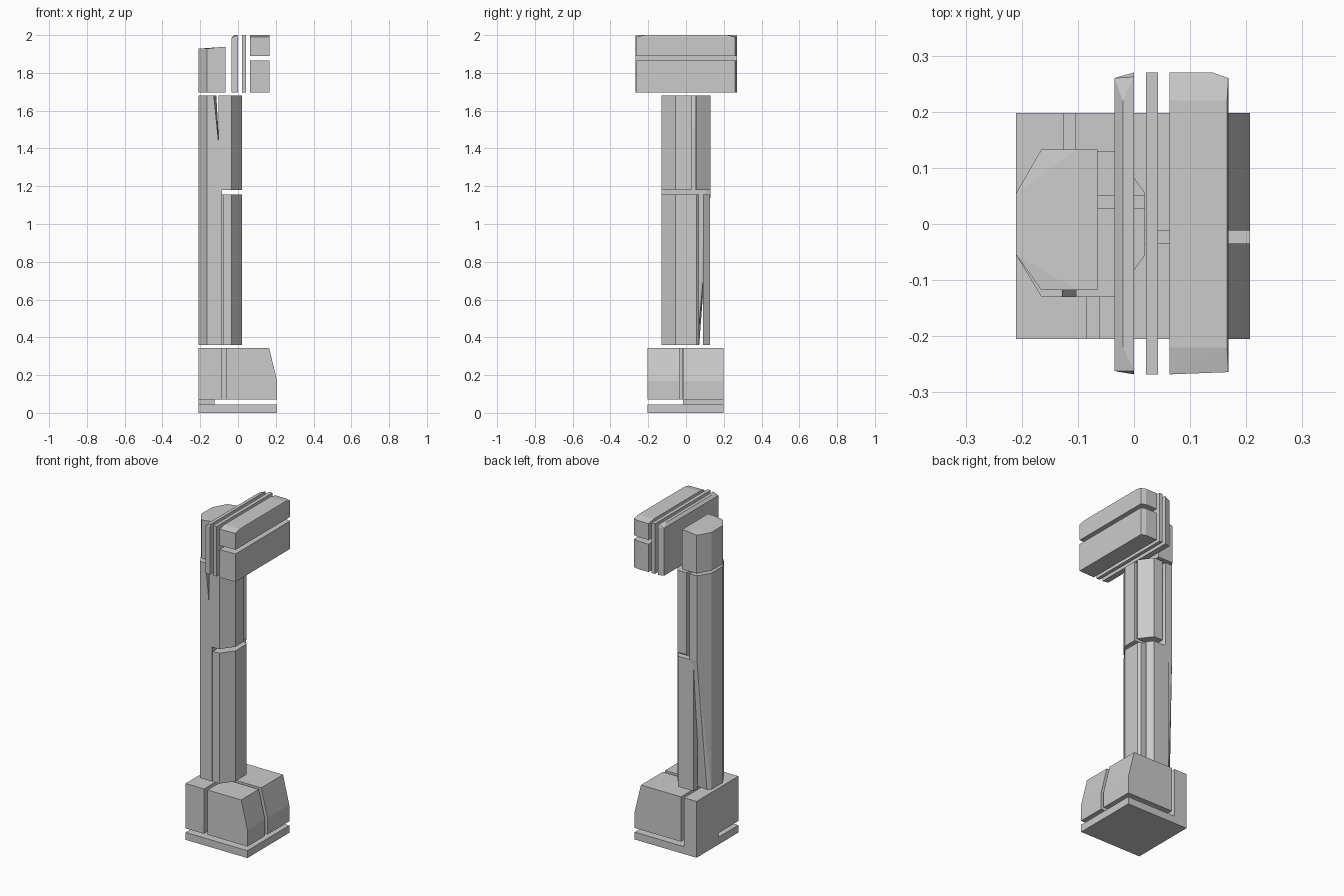
import bpy
import bmesh

cube = bpy.data.objects.get("Cube")
if cube:
    bpy.data.objects.remove(cube, do_unlink=True)

grey = bpy.data.materials.new("plain grey")
grey.use_nodes = True
grey.diffuse_color = (0.6, 0.6, 0.6, 1)
grey.node_tree.nodes["Principled BSDF"].inputs["Base Color"].default_value = (0.6, 0.6, 0.6, 1)


def hull(name, *sections):
    """Flat-faced block spanning horizontal outlines, each given as (z, points)."""
    bm = bmesh.new()
    for z, outline in sections:
        for x, y in outline:
            bm.verts.new((x, y, z))
    made = bmesh.ops.convex_hull(bm, input=bm.verts)
    loose = {v for key in ("geom_interior", "geom_unused") for v in made[key]
             if isinstance(v, bmesh.types.BMVert) and v.is_valid}
    bmesh.ops.delete(bm, geom=list(loose), context='VERTS')
    bmesh.ops.dissolve_limit(bm, angle_limit=0.01, verts=bm.verts, edges=bm.edges)
    bmesh.ops.recalc_face_normals(bm, faces=bm.faces)
    mesh = bpy.data.meshes.new(name)
    bm.to_mesh(mesh)
    bm.free()
    mesh.materials.append(grey)
    obj = bpy.data.objects.new(name, mesh)
    bpy.context.collection.objects.link(obj)


def rect(x0, x1, y0, y1):
    return [(x0, y0), (x1, y0), (x1, y1), (x0, y1)]


def prism(name, outline, z0, z1):
    hull(name, (z0, outline), (z1, outline))


# Base slab and the split stone blocks above it
prism("base_slab", rect(-.21, .207, -.205, .198), 0, .045)
prism("base_block_front_right", rect(-.21, -.085, -.205, -.015), .07, .343)
prism("base_block_back_right", rect(-.21, -.125, -.015, .198), .045, .343)
for name, x0, x1, y0, y1 in (("front", -.062, -.062, -.205, -.035),
                             ("back", -.105, -.125, -.012, .198)):
    low = rect(x0, .207, y0, y1)
    hull("base_block_%s_left" % name, (.07, low), (.17, low),
         (.343, rect(x0, .165, y0, y1)))

# Tall shaft piece, with a bevelled lower back corner and a tapering top
outer = [(-.165, .13), (-.21, .055), (-.21, -.055), (-.165, -.13)]
hull("shaft_tall",
     (.36, [(-.19, .07), (-.21, .055), (-.21, -.055), (-.165, -.13), (-.085, -.13), (-.09, .06)]),
     (1.16, outer + [(-.085, -.13), (-.115, .13)]),
     (1.4, outer + [(-.1, -.13), (-.115, .13)]),
     (1.68, outer + [(-.128, -.13), (-.115, .13)]))

# Shorter shaft pieces on the other side
prism("shaft_lower_front", [(-.08, -.13), (-.035, -.13), (.02, -.055), (.02, .055),
                            (.008, .07), (-.08, .07)], .36, 1.155)
prism("shaft_lower_back", [(-.14, .09), (-.01, .09), (-.035, .128), (-.14, .128)], .36, 1.155)
prism("shaft_upper_front", [(-.104, -.13), (-.035, -.13), (.02, -.055), (.02, .028),
                            (-.09, .028)], 1.18, 1.68)
prism("shaft_upper_back", [(-.095, .05), (.02, .05), (.02, .055), (-.035, .13),
                           (-.095, .13)], 1.18, 1.68)

# Cap of the shaft
cap = [(-.065, .133), (-.165, .133), (-.21, .055), (-.21, -.055), (-.165, -.118), (-.065, -.118)]
hull("shaft_cap", (1.695, cap), (1.928, cap), (1.936, rect(-.1, -.065, -.118, .133)))

# Head: two thin plates and two thick blocks
hull("head_inner_plate", (1.695, [(-.035, -.262), (0, -.268), (0, .27), (-.035, .26)]),
     (1.985, [(-.035, -.262), (0, -.268), (0, .27), (-.035, .26)]),
     (2.0, rect(-.02, 0, -.22, .22) + [(0, -.262), (0, .262)]))
prism("head_middle_plate", rect(.021, .043, -.268, .27), 1.695, 2.0)
block = [(.063, -.268), (.168, -.264), (.168, .26), (.14, .27), (.063, .27)]
prism("head_lower_block", block, 1.695, 1.865)
hull("head_upper_block", (1.89, block), (1.99, block), (2.0, rect(.063, .166, -.22, .22)))
